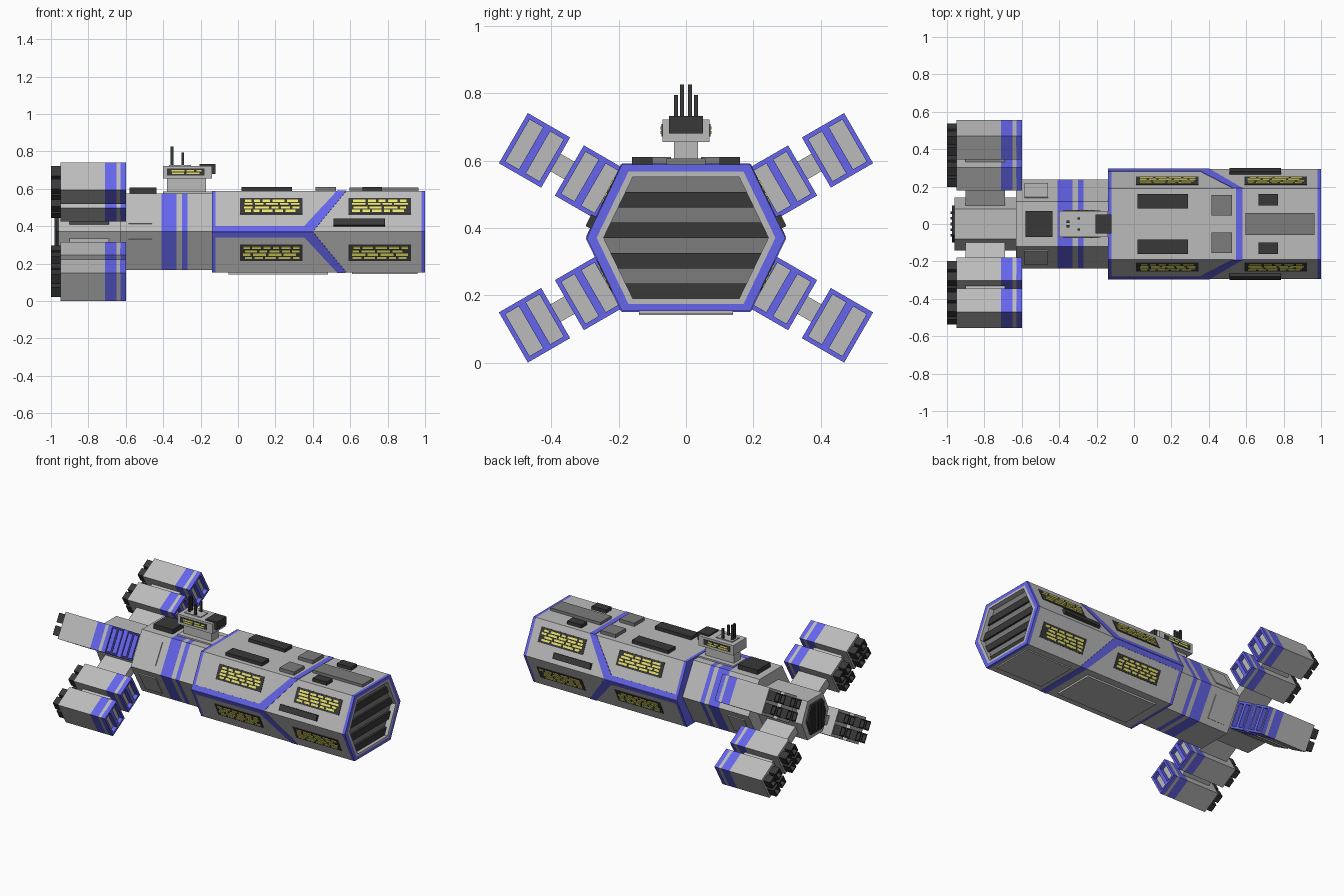
import bpy, bmesh, math, random
from mathutils import Vector

if "Cube" in bpy.data.objects:
    bpy.data.objects.remove(bpy.data.objects["Cube"])

random.seed(4)
CZ = 0.3705  # height of the ship's long axis


def mat(name, r, g, b):
    m = bpy.data.materials.new(name)
    m.diffuse_color = (r, g, b, 1)
    m.use_nodes = True
    m.node_tree.nodes["Principled BSDF"].inputs["Base Color"].default_value = m.diffuse_color
    return m


BLUE = mat("blue_trim", 0.13, 0.13, 0.85)
DARK = mat("charcoal", 0.04, 0.04, 0.04)
MID = mat("mid_grey", 0.2, 0.2, 0.2)
YELLOW = mat("window_light", 0.85, 0.8, 0.15)
GREY = mat("hull_grey", 0.5, 0.5, 0.5)


def finish(name, bm, mats):
    bmesh.ops.recalc_face_normals(bm, faces=bm.faces)
    me = bpy.data.meshes.new(name)
    bm.to_mesh(me)
    bm.free()
    for m in mats:
        me.materials.append(m)
    ob = bpy.data.objects.new(name, me)
    bpy.context.collection.objects.link(ob)
    return ob


def prism(name, polys, vec, m=GREY):
    """Extrude each polygon along vec, all in one object."""
    bm = bmesh.new()
    vec = Vector(vec)
    for poly in polys:
        a = [bm.verts.new(p) for p in poly]
        b = [bm.verts.new(Vector(p) + vec) for p in poly]
        bm.faces.new(a)
        bm.faces.new(b)
        for i in range(len(a)):
            j = (i + 1) % len(a)
            bm.faces.new((a[i], a[j], b[j], b[i]))
    return finish(name, bm, [m])


def box(name, x, y, z, m=GREY):
    base = [(x[0], y[0], z[0]), (x[1], y[0], z[0]), (x[1], y[1], z[0]), (x[0], y[1], z[0])]
    return prism(name, [base], (0, 0, z[1] - z[0]), m)


def loft(name, sections, mats):
    """Skin (x, yz-profile) sections; mats holds one entry per segment, the last is the end cap."""
    bm = bmesh.new()
    slots = list(dict.fromkeys(mats))
    rings = [[bm.verts.new((x, y, z)) for y, z in prof] for x, prof in sections]
    n = len(rings[0])
    bm.faces.new(rings[0]).material_index = slots.index(mats[0])
    for k in range(len(rings) - 1):
        for i in range(n):
            j = (i + 1) % n
            f = bm.faces.new((rings[k][i], rings[k][j], rings[k + 1][j], rings[k + 1][i]))
            f.material_index = slots.index(mats[k])
    bm.faces.new(rings[-1]).material_index = slots.index(mats[-1])
    return finish(name, bm, slots)


def hexa(mid, top, half, s=1.0):
    return [(y * s, CZ + z * s) for y, z in
            ((mid, 0), (top, half), (-top, half), (-mid, 0), (-top, -half), (top, -half))]


MAIN = (0.295, 0.19, 0.218)
REAR = (0.237, 0.12, 0.205)


def on_side(name, hull, s, u, polys, th, m=GREY, lift=0.0):
    """Plates on a sloped hull side: s = y side, u = up/down, points are (x, height off axis)."""
    mid, top, half = hull
    n = Vector((0, s * half, u * (mid - top))).normalized()
    def pt(x, h):
        return Vector((x, s * (mid + (top - mid) * h / half), CZ + u * h)) + n * (lift - 0.003)
    return prism(name, [[pt(*p) for p in poly] for poly in polys], n * (th + 0.003), m)


def rect(x0, x1, h0, h1):
    return [(x0, h0), (x1, h0), (x1, h1), (x0, h1)]


def dashes(x0, x1, h0, h1, rows):
    """Rows of window lights with uneven lengths."""
    out, rh = [], (h1 - h0) / rows
    for r in range(rows):
        x = x0 + random.uniform(0, 0.015)
        while x < x1 - 0.02:
            e = min(x + random.uniform(0.03, 0.075), x1)
            out.append(rect(x, e, h0 + rh * (r + 0.18), h0 + rh * (r + 0.82)))
            x = e + 0.013
    return out


# Forward hull with recessed nose
P = hexa(*MAIN)
loft("main_hull",
     [(-0.14, P), (-0.12, P), (0.98, P), (1.0, P), (1.0, hexa(*MAIN, 0.9)),
      (1.0, hexa(*MAIN, 0.83)), (0.965, hexa(*MAIN, 0.83))],
     [BLUE, GREY, BLUE, BLUE, GREY, GREY, MID])

# Nose grille slats
mi, tp, hf = (v * 0.83 for v in MAIN)
w = lambda h: mi + (tp - mi) * abs(h) / hf
slats = []
for i in range(4):
    a = -hf + i * hf / 2
    b = a + hf / 4
    slats.append([(0.96, -w(a), CZ + a), (0.96, w(a), CZ + a), (0.96, w(b), CZ + b), (0.96, -w(b), CZ + b)])
prism("nose_grille", slats, (0.018, 0, 0), DARK)

# Middle hull with blue bands, and tail block
M = hexa(*REAR)
xs = [-0.63, -0.41, -0.33, -0.30, -0.27, -0.13]
loft("middle_hull", [(x, M) for x in xs], [GREY, BLUE, GREY, BLUE, GREY, GREY])
T = (0.142, 0.08, 0.13)
loft("tail_block", [(-0.96, hexa(*T)), (-0.62, hexa(*T))], [GREY, GREY])
V = (0.10, 0.06, 0.1)
loft("tail_vent", [(-0.972, hexa(*V)), (-0.95, hexa(*V))], [DARK, DARK])
for i in range(5):
    y = -0.06 + 0.03 * i
    box("tail_vent_slat", (-0.98, -0.965), (y - 0.007, y + 0.007), (CZ - 0.085, CZ + 0.085), DARK)

# Side details on the four sloped faces
for s in (-1, 1):
    for u in (-1, 1):
        on_side("side_stripe", MAIN, s, u,
                [[(-0.14, 0), (0.40, 0), (0.58, 0.218), (0.53, 0.218), (0.355, 0.03), (-0.14, 0.03)]],
                0.003, BLUE)
        lo = 0.092 if u > 0 else 0.068
        for x0 in (0.01, 0.59):
            on_side("window_panel", MAIN, s, u, [rect(x0, x0 + 0.335, lo, lo + 0.088)], 0.003, DARK)
            on_side("window_lights", MAIN, s, u,
                    dashes(x0 + 0.015, x0 + 0.32, lo + 0.008, lo + 0.08, 4), 0.003, YELLOW, 0.003)
        on_side("access_hatch", REAR, s, u, [rect(-0.585, -0.46, 0.04, 0.17)], 0.006)
    on_side("side_rail", MAIN, s, 1, [rect(0.51, 0.785, 0.027, 0.062)], 0.018, DARK)

# Deck and belly details
top, bot = CZ + 0.218, CZ - 0.218
box("deck_stripe", (0.545, 0.58), (-0.19, 0.19), (top - 0.003, top + 0.003), BLUE)
box("belly_stripe", (0.53, 0.575), (-0.19, 0.19), (bot - 0.003, bot + 0.003), BLUE)
for s in (-1, 1):
    def side_box(name, x, y, z, m=GREY):
        box(name, x, sorted((s * y[0], s * y[1])), z, m)
    side_box("deck_vent", (0.02, 0.29), (0.083, 0.16), (top - 0.01, top + 0.022), DARK)
    side_box("deck_hatch", (0.415, 0.525), (0.045, 0.155), (top - 0.01, top + 0.022), MID)
    side_box("deck_small_vent", (0.665, 0.77), (0.10, 0.16), (top - 0.01, top + 0.022), DARK)
box("deck_plate", (0.595, 0.965), (-0.058, 0.058), (top - 0.01, top + 0.018), MID)
box("belly_plate_rear", (-0.05, 0.48), (-0.14, 0.14), (bot - 0.012, bot + 0.01))
box("belly_plate_front", (0.61, 0.96), (-0.14, 0.14), (bot - 0.008, bot + 0.01))
box("rear_deck_vent", (-0.58, -0.435), (-0.07, 0.07), (0.57, 0.606), DARK)

# Bridge tower
box("bridge_neck", (-0.38, -0.17), (-0.036, 0.036), (0.57, 0.66))
box("bridge_base", (-0.40, -0.14), (-0.07, 0.07), (0.57, 0.585))
box("bridge_head", (-0.40, -0.14), (-0.07, 0.07), (0.655, 0.722))
box("bridge_visor", (-0.205, -0.12), (-0.05, 0.05), (0.68, 0.732), DARK)
box("bridge_roof_plate", (-0.37, -0.25), (-0.037, 0.037), (0.72, 0.728))
for s in (-1, 1):
    panel = [(x, s * 0.068, z) for x, z in rect(-0.38, -0.18, 0.672, 0.708)]
    prism("bridge_window", [panel], (0, s * 0.005, 0), DARK)
    lights = [[(x, s * 0.07, z) for x, z in d] for d in dashes(-0.365, -0.195, 0.676, 0.704, 2)]
    prism("bridge_lights", lights, (0, s * 0.005, 0), YELLOW)
    for x, y, h in ((-0.353, 0.012, 0.826), (-0.295, 0.03, 0.795)):
        box("antenna", (x - 0.007, x + 0.007), (s * y - 0.006, s * y + 0.006), (0.72, h), DARK)

# Four engine arms, each with two pods
TH = 0.086
for s in (-1, 1):
    for u in (-1, 1):
        rad = (s * math.cos(math.pi / 6), u * 0.5)
        tan = (-s * 0.5, u * math.cos(math.pi / 6))

        def rp(r0, r1, t0, t1):
            return [(rad[0] * r + tan[0] * t, CZ + rad[1] * r + tan[1] * t)
                    for r, t in ((r0, t0), (r1, t0), (r1, t1), (r0, t1))]

        loft("engine_arm", [(x, rp(0.06, 0.5, -0.03, 0.03)) for x in (-0.90, -0.69)], [GREY, GREY])
        for r0, r1 in ((0.258, 0.40), (0.447, 0.592)):
            full = rp(r0, r1, -TH, TH)
            c = (r0 + r1) / 2
            loft("engine_pod", [(x, full) for x in (-0.95, -0.71, -0.65, -0.628)], [GREY, BLUE, GREY, GREY])
            # Blue intake frame with a centre bar
            e = 0.014
            bars = [(r0, r0 + e, -TH, TH), (r1 - e, r1, -TH, TH), (c - 0.012, c + 0.012, -TH + e, TH - e),
                    (r0 + e, r1 - e, -TH, -TH + e), (r0 + e, r1 - e, TH - e, TH)]
            prism("intake_frame", [[(-0.63, y, z) for y, z in rp(*b)] for b in bars], (0.03, 0, 0), BLUE)
            # Four hollow exhausts
            for a in (-1, 1):
                for b in (-1, 1):
                    q, t = c + a * 0.034, b * 0.04
                    o = rp(q - 0.026, q + 0.026, t - 0.03, t + 0.03)
                    i = rp(q - 0.018, q + 0.018, t - 0.022, t + 0.022)
                    loft("exhaust", [(-0.97, i), (-1.0, i), (-1.0, o), (-0.945, o)], [DARK] * 4)
